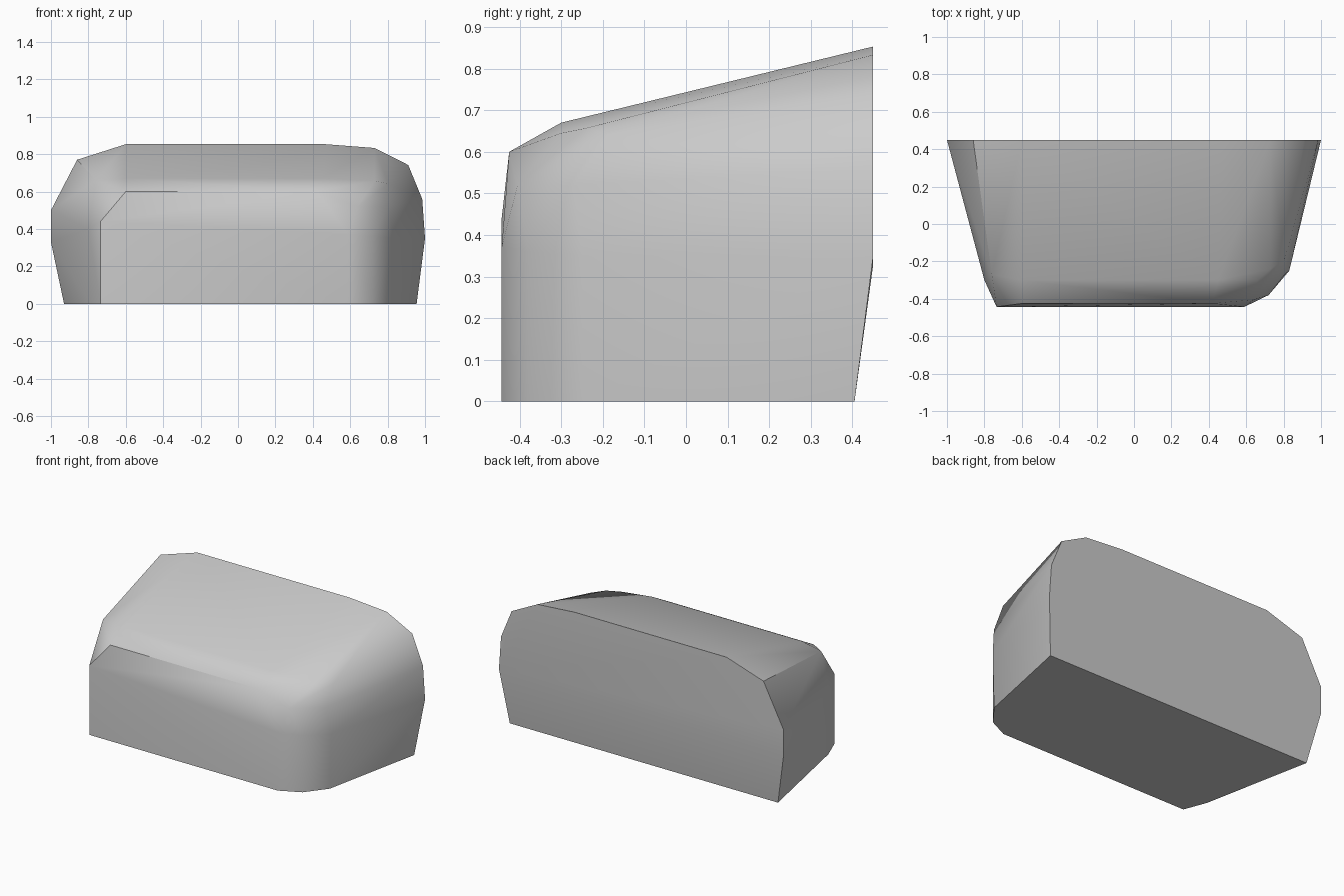
import bpy, bmesh, math

cube = bpy.data.objects.get("Cube")
if cube:
    bpy.data.objects.remove(cube)

# Matte grey for the whole block
grey = bpy.data.materials.new("plain grey")
grey.use_nodes = True
colour = (0.6, 0.6, 0.6, 1)
grey.diffuse_color = colour
grey.node_tree.nodes["Principled BSDF"].inputs["Base Color"].default_value = colour

# Back rim outline (x, z), lying on one upright plane
back_rim = [(-1, .33), (-1, .5), (-.86, .77), (-.6, .853), (.47, .853),
            (.73, .833), (.91, .742), (.985, .56), (1, .35)]
# Floor outline (x, y), with the rounded corner on the left
floor = [(-.93, .405), (-.79, -.3), (-.735, -.443), (.59, -.443),
         (.72, -.38), (.82, -.25), (.955, .405)]
# Front face top, sharp corner on the right and rounded corner on the left
front_corners = [(-.735, -.443, .44), (-.6, -.425, .6), (.42, -.425, .6),
                 (-.8, -.3, .4), (-.76, -.27, .66), (.59, -.443, .37),
                 (.64, -.405, .52), (.72, -.38, .36), (.66, -.3, .645),
                 (.805, -.27, .52), (.83, -.25, .35), (.805, -.19, .642),
                 (.73, -.24, .657)]
# Crease where the roof turns down to the front
roof_crease = [(x, -.3, .67) for x in (-.6, .45)]

points = [(x, .45, z) for x, z in back_rim]
points += [(x, y, 0) for x, y in floor]
points += front_corners + roof_crease

# Wrap the outlines in one faceted shell
bm = bmesh.new()
for p in points:
    bm.verts.new(p)
hull = bmesh.ops.convex_hull(bm, input=bm.verts)
loose = {v for v in hull["geom_interior"] + hull["geom_unused"]
         if isinstance(v, bmesh.types.BMVert)}
bmesh.ops.delete(bm, geom=list(loose), context='VERTS')
bmesh.ops.dissolve_limit(bm, angle_limit=math.radians(1),
                         verts=bm.verts, edges=bm.edges)
bmesh.ops.recalc_face_normals(bm, faces=bm.faces)

mesh = bpy.data.meshes.new("rounded_block")
bm.to_mesh(mesh)
bm.free()
mesh.materials.append(grey)
block = bpy.data.objects.new("rounded_block", mesh)
bpy.context.collection.objects.link(block)

# Soft facets with crisp main edges
bpy.ops.object.select_all(action='DESELECT')
block.select_set(True)
bpy.context.view_layer.objects.active = block
bpy.ops.object.shade_smooth_by_angle(angle=math.radians(40))
